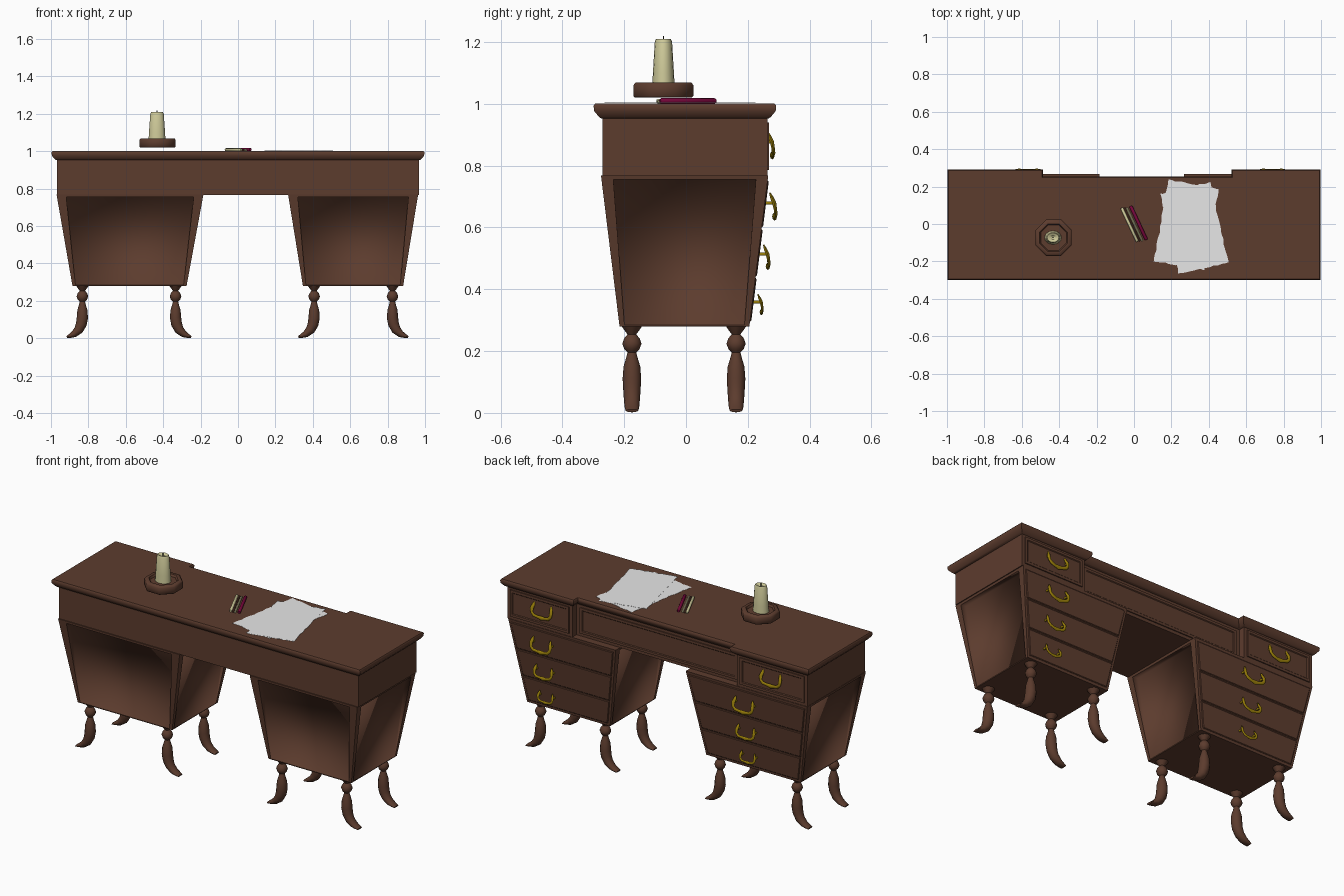
import bpy, bmesh, math, random
from mathutils import Vector

if "Cube" in bpy.data.objects:
    bpy.data.objects.remove(bpy.data.objects["Cube"])

random.seed(4)


def material(name, rgb):
    m = bpy.data.materials.new(name)
    m.diffuse_color = (*rgb, 1)
    m.use_nodes = True
    m.node_tree.nodes["Principled BSDF"].inputs["Base Color"].default_value = m.diffuse_color
    return m


WOOD = material("brown_wood", (0.108, 0.045, 0.027))
BRASS = material("brass", (0.32, 0.21, 0.003))
CREAM = material("cream_wax", (0.62, 0.59, 0.32))
RED = material("dark_red", (0.19, 0.002, 0.045))
PAPER = material("white_paper", (0.9, 0.9, 0.9))
BLACK = material("black_wick", (0.02, 0.02, 0.02))


def finish(bm, name, mat, smooth=None):
    bmesh.ops.remove_doubles(bm, verts=bm.verts, dist=0.0001)
    bmesh.ops.recalc_face_normals(bm, faces=bm.faces)
    if smooth == "hollows":  # soft inside recesses, sharp on outer corners
        for f in bm.faces:
            f.smooth = True
        for e in bm.edges:
            e.smooth = not e.is_convex
    me = bpy.data.meshes.new(name)
    bm.to_mesh(me)
    bm.free()
    me.materials.append(mat)
    ob = bpy.data.objects.new(name, me)
    bpy.context.collection.objects.link(ob)
    if isinstance(smooth, int):
        bpy.ops.object.select_all(action='DESELECT')
        ob.select_set(True)
        bpy.context.view_layer.objects.active = ob
        bpy.ops.object.shade_smooth_by_angle(angle=math.radians(smooth))
    return ob


def loft(bm, rings, start=True, end=True):
    vs = [[bm.verts.new(p) for p in r] for r in rings]
    n = len(vs[0])
    for a, b in zip(vs, vs[1:]):
        for i in range(n):
            bm.faces.new((a[i], a[(i + 1) % n], b[(i + 1) % n], b[i]))
    if start:
        bm.faces.new(vs[0][::-1])
    if end:
        bm.faces.new(vs[-1])


def lathe(name, cx, cy, profile, sides, mat, turn=0.0, smooth=40):
    bm = bmesh.new()
    ang = [math.tau * i / sides + turn for i in range(sides)]
    loft(bm, [[(cx + rx * math.cos(a), cy + ry * math.sin(a), z) for a in ang]
              for rx, ry, z in profile])
    return finish(bm, name, mat, smooth)


def sweep(bm, path, radii, ref=(0, 1, 0), sides=10):
    path = [Vector(p) for p in path]
    rings = []
    for i, p in enumerate(path):
        t = (path[min(i + 1, len(path) - 1)] - path[max(i - 1, 0)]).normalized()
        n = Vector(ref)
        n = (n - t * n.dot(t)).normalized()
        b = t.cross(n)
        rb, rn = radii[i]
        rings.append([p + b * rb * math.cos(math.tau * k / sides)
                      + n * rn * math.sin(math.tau * k / sides) for k in range(sides)])
    loft(bm, rings)


def panel(bm, quad, steps, back=False):
    """Step a quad (bl, br, tr, tl) in or out; step = bottom side, top side, bottom, top, depth low, depth high"""
    bl, br, tr, tl = [Vector(q) for q in quad]
    nrm = (br - bl).cross(tl - bl).normalized()
    across = (br - bl).normalized()
    up = ((tl + tr) - (bl + br)).normalized()
    rings = [[bl, br, tr, tl]]
    for sb, st, b, t, db, dt in steps:
        rings.append([bl + across * sb + up * b + nrm * db, br - across * sb + up * b + nrm * db,
                      tr - across * st - up * t + nrm * dt, tl + across * st - up * t + nrm * dt])
    loft(bm, rings, back, True)


def drawer(name, quad):
    bm = bmesh.new()
    panel(bm, quad, [(0, 0, 0, 0, .006, .006), (.014, .014, .014, .014, .006, .006),
                     (.018, .018, .018, .018, .002, .002)], True)
    finish(bm, name, WOOD)


# Brass drawer pull: upright horns joined by a thick lower bar, on two posts
def handle(name, x, y, z, s):
    half = [(-.054, -.004, .045), (-.057, .002, .03), (-.062, .010, .012), (-.06, .014, -.01),
            (-.046, .015, -.024), (-.024, .012, -.029)]
    pts = half + [(0, .011, -.032)] + [(-a, b, c) for a, b, c in half[::-1]]
    r = [.004, .009, .011, .009, .010, .009]
    r = r + [.013] + r[::-1]
    at = lambda p: (x + p[0] * s, y + p[1] * s, z + p[2] * s)
    bm = bmesh.new()
    sweep(bm, [at(p) for p in pts], [(v * s, v * s * .6) for v in r], sides=8)
    for k in (-1, 1):
        sweep(bm, [at((k * .06, d, .012)) for d in (-.028, .01)], [(.006, .006)] * 2, (0, 0, 1), 6)
    finish(bm, name, BRASS, 60)


# Desk body and moulded top share one outline with a shallow recess at the back
def outline(o, z):
    return [(-.968 - o, -.27 - o, z), (.968 + o, -.27 - o, z), (.968 + o, .263 + o, z), (.55 - o, .263 + o, z),
            (.55 - o, .225 + o, z), (-.515 + o, .225 + o, z), (-.515 + o, .263 + o, z), (-.968 - o, .263 + o, z)]


bm = bmesh.new()
loft(bm, [outline(0, .767), outline(0, .957)])
finish(bm, "desk_body", WOOD)
bm = bmesh.new()
loft(bm, [outline(.004, .952), outline(.012, .958), outline(.027, .976), outline(.029, .993), outline(.024, 1.0)])
finish(bm, "desk_top", WOOD, 50)


def back_quad(x0, x1, z0, z1, y):
    return [(x1, y, z0), (x0, y, z0), (x0, y, z1), (x1, y, z1)]


# Upper drawers on the back face
drawer("left_upper_drawer", back_quad(-.95, -.535, .785, .94, .263))
drawer("right_upper_drawer", back_quad(.57, .95, .785, .94, .263))
drawer("middle_drawer", back_quad(-.49, .525, .785, .935, .225))
handle("left_upper_handle", -.74, .268, .865, 1)
handle("right_upper_handle", .74, .268, .865, 1)


# Turned leg with a foot curving out sideways
def leg(name, x, y, way):
    prof = [(0, .285, .036), (0, .27, .026), (0, .254, .014), (0, .241, .025), (0, .224, .031),
            (0, .207, .025), (0, .196, .014), (0, .18, .018), (0, .15, .027), (.0, .11, .030),
            (.006, .075, .029), (.02, .045, .025), (.045, .022, .018), (.068, .012, .011), (.084, .007, .005)]
    radii = [(r, r if i < 10 else max(.028 - .002 * (i - 10), .012)) for i, (_, _, r) in enumerate(prof)]
    bm = bmesh.new()
    sweep(bm, [(x + way * o, y, z) for o, z, _ in prof], radii, sides=12)
    finish(bm, name, WOOD, 50)


# Tapered pedestals: sunken panels on three sides, three drawers at the back
Z0, Z1 = .28, .768


def pedestal(side, bot, top, leg_x, handle_x):
    def corner(x_i, y_i, z):
        t = (z - Z0) / (Z1 - Z0)
        xb, xt = bot[x_i], top[x_i]
        yb, yt = ((-.215, -.275), (.205, .266))[y_i]
        return Vector((xb + (xt - xb) * t, yb + (yt - yb) * t, z))

    def face(a, b, z0=Z0, z1=Z1):
        return [corner(*a, z0), corner(*b, z0), corner(*b, z1), corner(*a, z1)]

    A, B, C, D = (0, 0), (1, 0), (1, 1), (0, 1)
    bm = bmesh.new()
    for a, b, w in ((A, B, .052), (B, C, .04), (D, A, .04)):
        panel(bm, face(a, b), [(.016, w, .004, .014, 0, 0), (.016, w, .004, .014, -.004, -.036)])
    bm.faces.new([bm.verts.new(p) for p in face(C, D)])
    for z in (Z0, Z1):
        bm.faces.new([bm.verts.new(corner(*c, z)) for c in (A, B, C, D)])
    finish(bm, side + "_pedestal", WOOD, "hollows")

    rows = ((.295, .436, .35, .75), (.442, .594, .503, .9), (.60, .752, .667, 1))
    for i, (z0, z1, hz, s) in enumerate(rows):
        q = face(C, D, z0, z1)
        for k, d in ((0, -.014), (1, .014), (2, .014), (3, -.014)):
            q[k].x += d
        bm = bmesh.new()
        panel(bm, q, [(0, 0, 0, 0, .001, .001), (.004, .004, .004, .004, .004, .004)], True)
        finish(bm, f"{side}_drawer_{i + 1}", WOOD)
        handle(f"{side}_handle_{i + 1}", handle_x, corner(1, 1, hz).y + .022, hz, s)
    for x, way in zip(leg_x, (-1, 1)):
        for y, w in ((-.175, "front"), (.162, "back")):
            leg(f"{side}_{'outer' if (way < 0) == (side == 'left') else 'inner'}_{w}_leg", x, y, way)


pedestal("left", (-.885, -.275), (-.97, -.185), (-.832, -.334), -.567)
pedestal("right", (.347, .883), (.268, .963), (.407, .826), .74)

# Candle on an eight-sided dish
k = 1 / math.cos(math.pi / 8)
lathe("candle_dish", -.43, -.073,
      [(r * k, r * k, z) for r, z in ((.092, 1.02), (.097, 1.025), (.097, 1.06), (.091, 1.068),
                                      (.074, 1.068), (.068, 1.056))], 8, WOOD, math.pi / 8, 60)
lathe("candle", -.433, -.073, [(.046, .037, 1.045), (.043, .034, 1.10), (.036, .028, 1.2), (.031, .024, 1.21),
                               (.022, .017, 1.208), (.012, .01, 1.2)], 16, CREAM)
lathe("candle_wick", -.433, -.073, [(.003, .003, 1.195), (.002, .002, 1.219)], 6, BLACK)

# Sealing sticks
for name, x, y, r, mat in (("cream_stick", -.024, -.004, .008, CREAM), ("brown_stick", -.01, -.002, .006, WOOD),
                           ("second_cream_stick", .003, -.002, .006, CREAM), ("red_stick", .024, .006, .009, RED)):
    bm = bmesh.new()
    d = Vector((.042, -.09, 0))
    c = Vector((x, y, 1.0 + r))
    sweep(bm, [c - d, c - d * .96, c + d * .96, c + d], [(r * .7, r * .7), (r, r), (r, r), (r * .7, r * .7)],
          (0, 0, 1), 8)
    finish(bm, name, mat, 40)


# Rough-edged sheets of paper
def sheet(name, cx, cy, z, degrees, w=.272, h=.44, n=14):
    c = [Vector((-w / 2, -h / 2)), Vector((w / 2, -h / 2)), Vector((w / 2, h / 2)), Vector((-w / 2, h / 2))]
    a = math.radians(degrees)
    ring = []
    for i in range(4):
        for j in range(n):
            p = c[i].lerp(c[(i + 1) % 4], j / n)
            p += Vector((random.uniform(-.004, .004), random.uniform(-.004, .004)))
            ring.append((cx + p.x * math.cos(a) - p.y * math.sin(a), cy + p.x * math.sin(a) + p.y * math.cos(a)))
    bm = bmesh.new()
    loft(bm, [[(x, y, z) for x, y in ring], [(x, y, z + .001) for x, y in ring]])
    finish(bm, name, PAPER)


sheet("lower_sheet", .28, -.005, 1.0005, -10)
sheet("upper_sheet", .322, -.022, 1.0025, 13)
